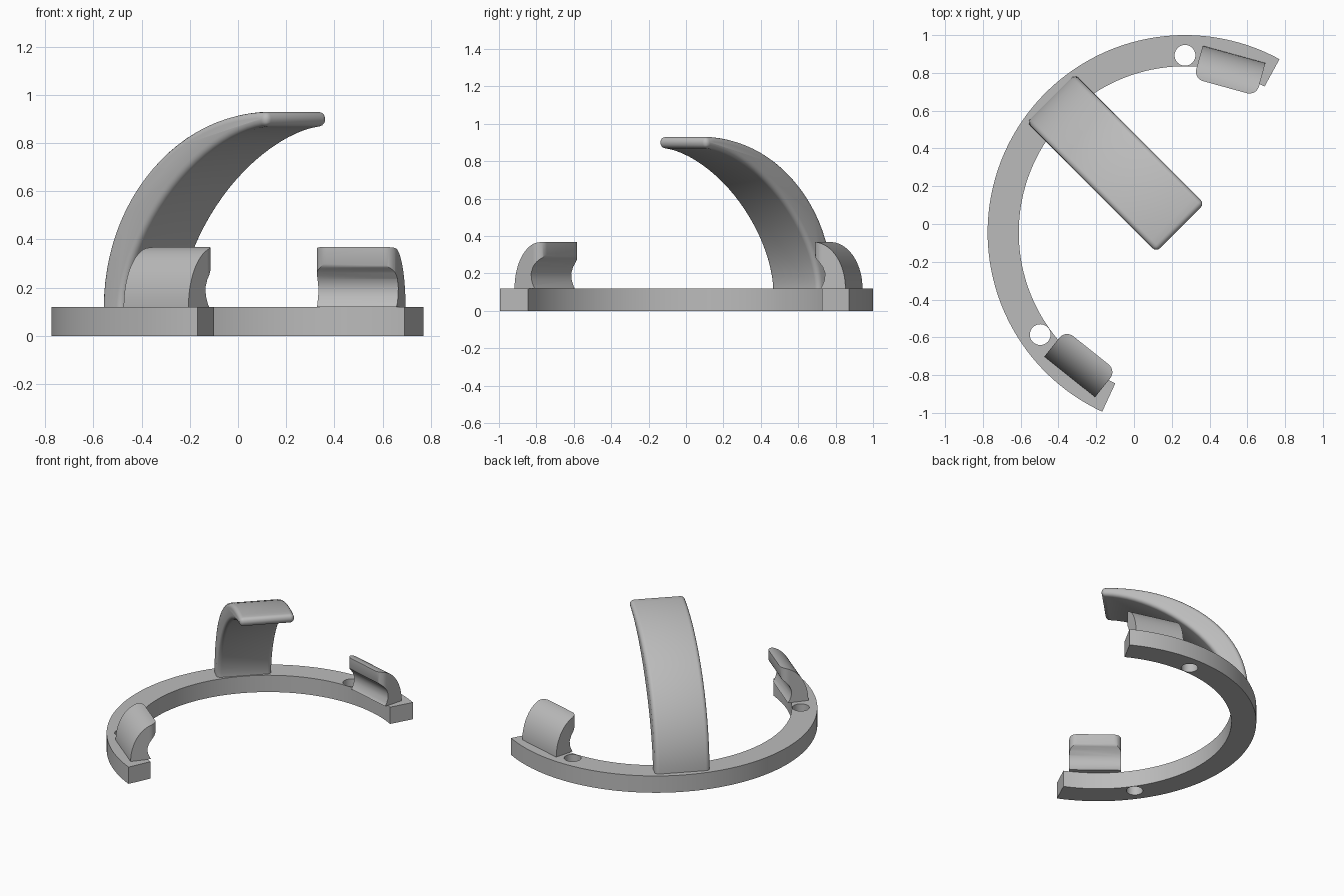
import bpy, bmesh
from math import sin, cos, pi, radians
from mathutils import Vector

if "Cube" in bpy.data.objects:
    bpy.data.objects.remove(bpy.data.objects["Cube"], do_unlink=True)

CENTER = Vector((0.27, -0.045, 0))
R_OUT, R_IN, RING_H = 1.045, 0.88, 0.12

grey = bpy.data.materials.new("plain grey")
grey.use_nodes = True
grey.diffuse_color = (0.5, 0.5, 0.5, 1)
grey.node_tree.nodes["Principled BSDF"].inputs["Base Color"].default_value = (0.5, 0.5, 0.5, 1)


def prism(name, outline, sweep):
    """Extrude a closed outline of points along the sweep vector."""
    bm = bmesh.new()
    face = bm.faces.new([bm.verts.new(p) for p in outline])
    new = bmesh.ops.extrude_face_region(bm, geom=[face])["geom"]
    bmesh.ops.translate(bm, vec=sweep, verts=[v for v in new if isinstance(v, bmesh.types.BMVert)])
    bmesh.ops.recalc_face_normals(bm, faces=bm.faces)
    mesh = bpy.data.meshes.new(name)
    bm.to_mesh(mesh)
    bm.free()
    obj = bpy.data.objects.new(name, mesh)
    bpy.context.collection.objects.link(obj)
    mesh.materials.append(grey)
    return obj


def activate(obj):
    bpy.ops.object.select_all(action='DESELECT')
    obj.select_set(True)
    bpy.context.view_layer.objects.active = obj


def boolean(obj, other, operation):
    activate(obj)
    mod = obj.modifiers.new("bool", 'BOOLEAN')
    mod.object, mod.operation, mod.solver = other, operation, 'EXACT'
    bpy.ops.object.modifier_apply(modifier=mod.name)
    bpy.data.objects.remove(other, do_unlink=True)


def smooth(obj, angle=35):
    activate(obj)
    bpy.ops.object.shade_smooth_by_angle(angle=radians(angle))


def polar(angle, r, t=0.0, z=0.0):
    """Point at radius r on a spoke of the ring, t sideways from it."""
    u = Vector((cos(angle), sin(angle), 0))
    w = Vector((-sin(angle), cos(angle), 0))
    return CENTER + u * r + w * t + Vector((0, 0, z))


def spoke_prism(name, profile, angle, half_width):
    """Extrude an (r, z) profile sideways across a spoke."""
    outline = [polar(angle, r, -half_width, z) for r, z in profile]
    return prism(name, outline, polar(angle, 0, 2 * half_width) - CENTER)


def arc(r_tip, r_base, z_base, z_tip, power=2.0, steps=24):
    """Superellipse quarter from the base up to the tip."""
    pts = []
    for i in range(steps + 1):
        a = pi / 2 * i / steps
        pts.append((r_tip + (r_base - r_tip) * max(cos(a), 0) ** (2 / power),
                    z_base + (z_tip - z_base) * sin(a) ** (2 / power)))
    return pts


# Open ring with two screw holes
start, end, n = radians(61.4), radians(245.2), 96
angles = [start + (end - start) * i / n for i in range(n + 1)]
ring = prism("base_ring", [polar(a, R_OUT) for a in angles] +
             [polar(a, R_IN) for a in reversed(angles)], Vector((0, 0, RING_H)))
for deg in (90, 215.2):
    c = polar(radians(deg), 0.938, 0, -0.1)
    circle = [c + Vector((cos(k * pi / 20), sin(k * pi / 20), 0)) * 0.055 for k in range(40)]
    boolean(ring, prism("hole_cutter", circle, Vector((0, 0, 0.4))), 'DIFFERENCE')
smooth(ring)

# Tall curved arm reaching over the middle of the ring
foot = RING_H - 0.05
outer = arc(0.035, 1.005, RING_H, 0.93)
inner = arc(0.035, 0.887, RING_H, 0.87, power=1.65)
arm = spoke_prism("curved_arm", [(1.005, foot)] + outer + inner[::-1] + [(0.887, foot)],
                  radians(135), 0.18)
activate(arm)
bevel = arm.modifiers.new("round", 'BEVEL')
bevel.width, bevel.segments = 0.027, 4
bevel.limit_method, bevel.angle_limit = 'ANGLE', radians(50)
bevel.use_clamp_overlap = False
bpy.ops.object.modifier_apply(modifier=bevel.name)
smooth(arm, 40)

# Two short hooked clips near the ring ends, with rounded inner corners
HALF, TIP, CORNER = 0.172, 0.798, 0.052
for name, deg in (("back_clip", 74.6), ("front_clip", 231.4)):
    a = radians(deg)
    hook = [(0.978, RING_H - 0.02)] + arc(TIP, 0.978, RING_H, 0.368)
    recess = [(TIP, 0.3), (0.806, 0.284), (0.83, 0.262), (0.852, 0.235), (0.865, 0.2),
              (0.862, 0.165), (0.85, 0.135), (0.84, RING_H)]
    clip = spoke_prism(name, hook + recess + [(0.89, RING_H), (0.89, RING_H - 0.02)], a, HALF + 0.05)
    plan = [(1.1, -HALF)]
    for side in (-1, 1):
        quarter = [(TIP + CORNER - CORNER * sin(k * pi / 16),
                    side * (HALF - CORNER + CORNER * cos(k * pi / 16))) for k in range(9)]
        plan += quarter if side < 0 else quarter[::-1]
    plan.append((1.1, HALF))
    boolean(clip, prism("plan_cutter", [polar(a, r, t) for r, t in plan], Vector((0, 0, 0.6))),
            'INTERSECT')
    smooth(clip)
